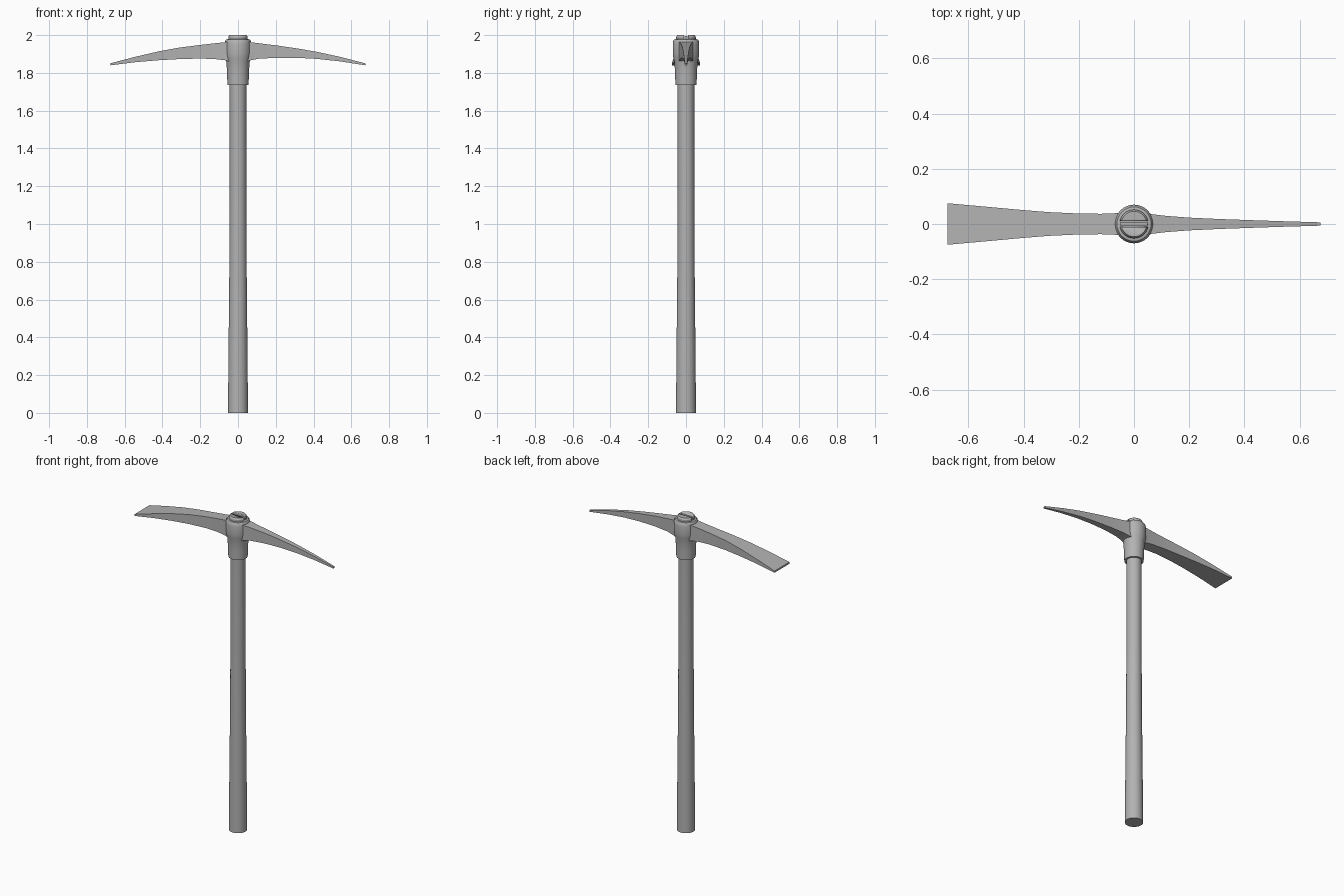
import bpy, bmesh
from math import sin, cos, pi, radians

if "Cube" in bpy.data.objects:
    bpy.data.objects.remove(bpy.data.objects["Cube"])

# One dark grey for all parts
grey = bpy.data.materials.new("dark_grey")
grey.diffuse_color = (0.45, 0.45, 0.45, 1)
grey.use_nodes = True
grey.node_tree.nodes["Principled BSDF"].inputs["Base Color"].default_value = grey.diffuse_color


def finish(name, bm, angle=30):
    bmesh.ops.recalc_face_normals(bm, faces=bm.faces)
    mesh = bpy.data.meshes.new(name)
    bm.to_mesh(mesh)
    bm.free()
    mesh.materials.append(grey)
    ob = bpy.data.objects.new(name, mesh)
    bpy.context.collection.objects.link(ob)
    bpy.ops.object.select_all(action='DESELECT')
    ob.select_set(True)
    bpy.context.view_layer.objects.active = ob
    bpy.ops.object.shade_smooth_by_angle(angle=radians(angle))
    return ob


def loft(name, rings, closed=False):
    """Skin equal-length rings of points; cap the ends or join them."""
    bm = bmesh.new()
    vs = [[bm.verts.new(p) for p in ring] for ring in rings]
    n = len(vs[0])
    for a, b in zip(vs, vs[1:] + vs[:1] if closed else vs[1:]):
        for i in range(n):
            j = (i + 1) % n
            bm.faces.new((a[i], a[j], b[j], b[i]))
    if not closed:
        bm.faces.new(vs[0])
        bm.faces.new(vs[-1])
    return finish(name, bm)


def lathe(name, profile, closed=False, sides=32):
    return loft(name, [[(r * cos(2 * pi * i / sides), r * sin(2 * pi * i / sides), z)
                        for i in range(sides)] for r, z in profile], closed)


def box(name, size, z):
    bm = bmesh.new()
    bmesh.ops.create_cube(bm, size=1)
    for v in bm.verts:
        v.co = (v.co.x * size[0], v.co.y * size[1], v.co.z * size[2] + z)
    return finish(name, bm)


def arm(name, stations):
    """Stations: x, bottom z, top z, half width; nearly square-edged section."""
    return loft(name, [[(x, -w, zb), (x, w, zb), (x, w, zt), (x, -w, zt)]
                       for x, zb, zt, w in stations])


# Handle with a slotted top end
handle = lathe("handle", [(0.053, 0), (0.050, 0.35), (0.046, 0.75), (0.044, 1.15),
                          (0.044, 1.75), (0.052, 1.95), (0.052, 1.990), (0.046, 2.0)])
slot = box("slot_cutter", (0.12, 0.022, 0.05), 2.0)
slot.hide_render = True
cut = handle.modifiers.new("slot", 'BOOLEAN')
cut.operation, cut.object, cut.solver = 'DIFFERENCE', slot, 'EXACT'
bpy.context.view_layer.objects.active = handle
bpy.ops.object.modifier_apply(modifier="slot")
bpy.data.objects.remove(slot)

# Wedge driven into the slot
box("wedge", (0.098, 0.014, 0.07), 1.960)

# Socket collar around the handle
lathe("head_collar", [(0.044, 1.737), (0.056, 1.737), (0.058, 1.80), (0.061, 1.855),
                      (0.067, 1.878), (0.070, 1.90), (0.070, 1.955), (0.067, 1.970),
                      (0.062, 1.977), (0.050, 1.979)], closed=True)

# Pointed pick arm
arm("pick_point", [(0.045, 1.860, 1.966, 0.038), (0.07, 1.867, 1.962, 0.035),
                   (0.11, 1.875, 1.957, 0.030), (0.20, 1.880, 1.946, 0.023),
                   (0.31, 1.880, 1.930, 0.018), (0.42, 1.874, 1.911, 0.014),
                   (0.54, 1.861, 1.885, 0.010), (0.675, 1.840, 1.850, 0.006)])

# Broad adze arm
arm("adze_blade", [(-0.045, 1.860, 1.966, 0.040), (-0.07, 1.867, 1.962, 0.039),
                   (-0.12, 1.873, 1.957, 0.037), (-0.20, 1.876, 1.948, 0.038),
                   (-0.31, 1.873, 1.934, 0.043), (-0.42, 1.867, 1.914, 0.052),
                   (-0.54, 1.857, 1.886, 0.063), (-0.675, 1.840, 1.851, 0.075)])
